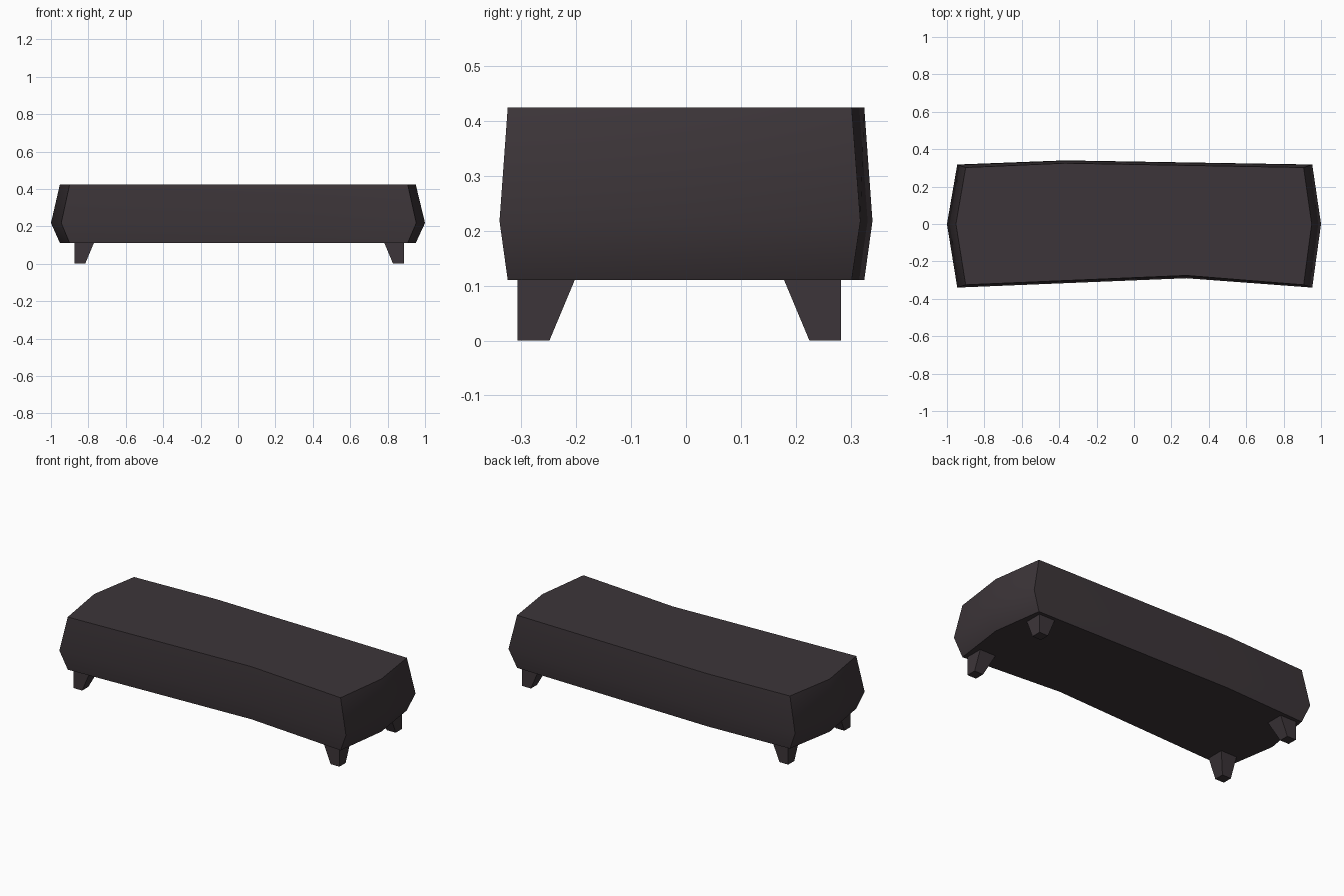
import bpy, bmesh, math

if "Cube" in bpy.data.objects:
    bpy.data.objects.remove(bpy.data.objects["Cube"])

mat = bpy.data.materials.new("dark charcoal")
mat.diffuse_color = (0.046, 0.036, 0.041, 1)
mat.use_nodes = True
mat.node_tree.nodes["Principled BSDF"].inputs["Base Color"].default_value = mat.diffuse_color


def loft(name, rings):
    """Closed solid skinned through rings of equal point count."""
    bm = bmesh.new()
    loops = [[bm.verts.new(p) for p in ring] for ring in rings]
    n = len(loops[0])
    for a, b in zip(loops, loops[1:]):
        for i in range(n):
            j = (i + 1) % n
            bm.faces.new((a[i], a[j], b[j], b[i]))
    bm.faces.new(loops[0][::-1])
    bm.faces.new(loops[-1])
    bmesh.ops.recalc_face_normals(bm, faces=bm.faces)
    mesh = bpy.data.meshes.new(name)
    bm.to_mesh(mesh)
    bm.free()
    mesh.materials.append(mat)
    obj = bpy.data.objects.new(name, mesh)
    bpy.context.collection.objects.link(obj)
    return obj


# Bench body: slightly bent outline, bulging at a low waist
rim = [(-0.90, -0.325), (0.28, -0.275), (0.907, -0.325), (0.95, 0),
       (0.907, 0.302), (-0.37, 0.325), (-0.90, 0.302), (-0.952, 0)]
waist = [(-0.945, -0.34), (0.28, -0.29), (0.953, -0.34), (1, 0),
         (0.953, 0.318), (-0.37, 0.34), (-0.945, 0.318), (-1, 0)]
body = loft("bench_body", [[(x, y, z) for x, y in outline]
            for outline, z in ((rim, 0.11), (waist, 0.218), (rim, 0.425))])
bpy.context.view_layer.objects.active = body
body.select_set(True)
bpy.ops.object.shade_smooth_by_angle(angle=math.radians(45))

# Feet: outer sides upright, inner sides tapering in
for side, x in (("left", -0.875), ("right", 0.887)):
    for end, y in (("front", -0.307), ("back", 0.283)):
        sx, sy = -math.copysign(1, x), -math.copysign(1, y)
        loft(f"{end}_{side}_foot",
             [[(x, y, z), (x + sx * w, y, z), (x + sx * w, y + sy * w, z), (x, y + sy * w, z)]
              for w, z in ((0.058, 0), (0.104, 0.11))])
